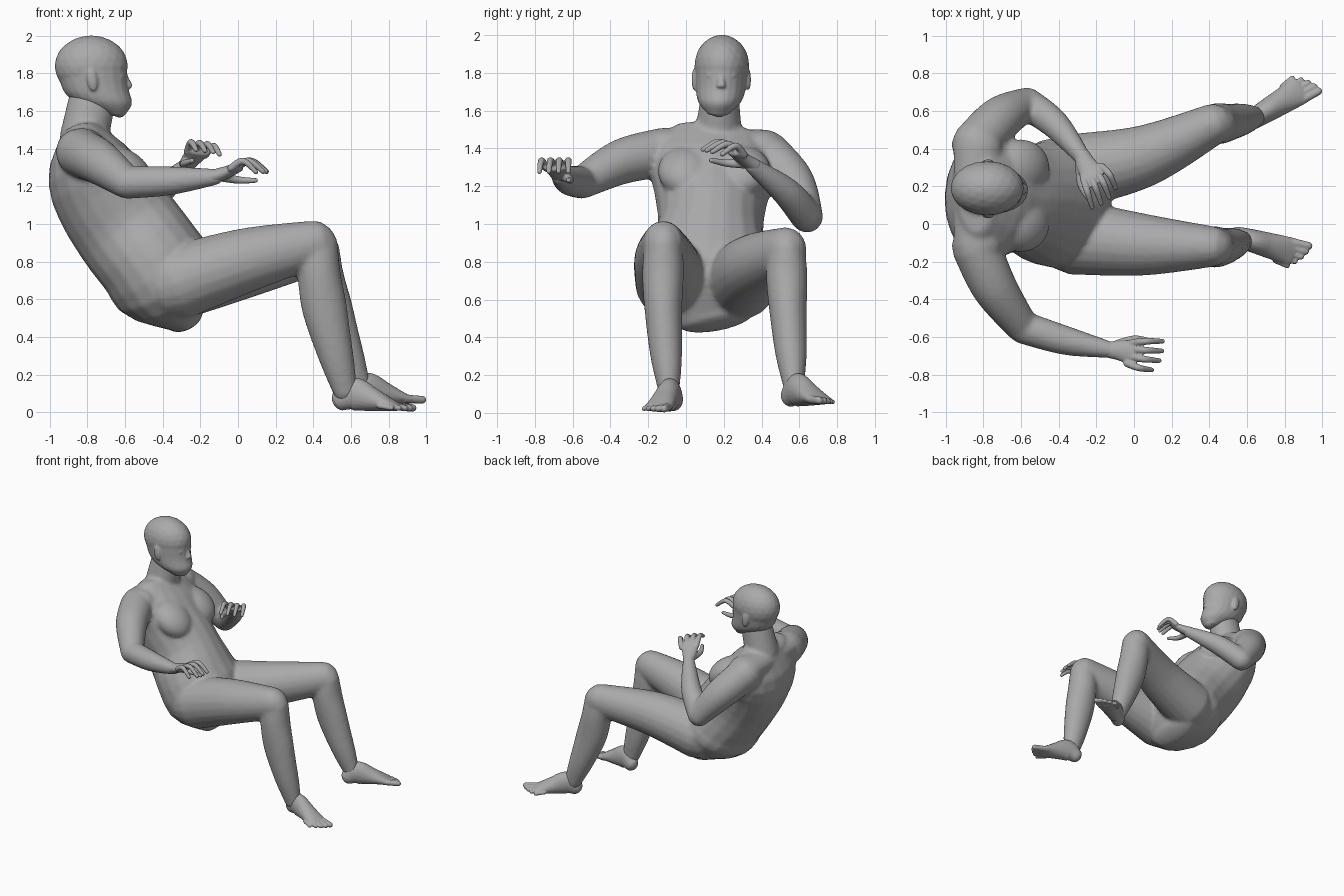
import bpy, bmesh, math
from mathutils import Vector, Matrix

cube = bpy.data.objects.get("Cube")
if cube:
    bpy.data.objects.remove(cube)

skin = bpy.data.materials.new("plain grey skin")
skin.use_nodes = True
skin.diffuse_color = (.4, .4, .4, 1)
skin.node_tree.nodes["Principled BSDF"].inputs["Base Color"].default_value = skin.diffuse_color

ACROSS, UP = Vector((0, 1, 0)), Vector((0, 0, 1))
SIDES, STEPS = 20, 16


def curve(keys):
    """Return a smooth function of 0..1 passing through evenly spaced keys."""
    keys = [Vector(key) if isinstance(key, tuple) else key for key in keys]
    last = len(keys) - 1

    def at(t):
        i = min(int(t * last), last - 1)
        s = t * last - i
        a, b, c, d = (keys[min(max(i + k, 0), last)] for k in (-1, 0, 1, 2))
        return (b + (c - a) * (s / 2) + (a * 2 - b * 5 + c * 4 - d) * (s * s / 2)
                + (b * 3 - c * 3 + d - a) * (s ** 3 / 2))
    return at


def loft(bm, centres, widths, depths=None, side=ACROSS, cap=1, axis=None):
    """Sweep an ellipse along a path and round off both ends."""
    centre, width, depth = curve(centres), curve(widths), curve(depths or widths)
    stations = [(centre(t), width(t), depth(t)) for t in (i / STEPS for i in range(STEPS + 1))]

    def rounded(end, neighbour):
        p, w, d = end
        away = (p - neighbour[0]).normalized() * min(w, d) * cap
        return [(p + away * math.sin(t), w * math.cos(t), d * math.cos(t)) for t in (.5, 1, 1.4)]

    first = rounded(stations[0], stations[1])
    final = rounded(stations[-1], stations[-2])
    stations = first[::-1] + stations + final
    rings = []
    for i, (p, w, d) in enumerate(stations):
        ahead, behind = stations[min(i + 1, len(stations) - 1)][0], stations[max(i - 1, 0)][0]
        along = axis or (ahead - behind).normalized()
        u = (side - along * side.dot(along)).normalized()
        v = along.cross(u)
        angles = [math.tau * k / SIDES for k in range(SIDES)]
        rings.append([bm.verts.new(p + u * w * math.cos(a) + v * d * math.sin(a)) for a in angles])
    for low, high in zip(rings, rings[1:]):
        for k in range(SIDES):
            n = (k + 1) % SIDES
            bm.faces.new((low[k], low[n], high[n], high[k]))
    bm.faces.new(rings[0][::-1])
    bm.faces.new(rings[-1])


def ball(bm, centre, radii, tilt=0):
    place = Matrix.Translation(centre) @ Matrix.Rotation(tilt, 4, 'Y') @ Matrix.Diagonal((*radii, 1))
    bmesh.ops.create_icosphere(bm, subdivisions=3, radius=1, matrix=place)


def finish(bm, name, voxel, soften, frame=None):
    """Fuse the overlapping volumes of a part into one soft skin."""
    if frame:
        bm.transform(frame)
    bmesh.ops.recalc_face_normals(bm, faces=bm.faces)
    mesh = bpy.data.meshes.new(name)
    bm.to_mesh(mesh)
    bm.free()
    mesh.materials.append(skin)
    part = bpy.data.objects.new(name, mesh)
    bpy.context.collection.objects.link(part)
    fuse = part.modifiers.new("fuse", 'REMESH')
    fuse.mode, fuse.voxel_size, fuse.use_smooth_shade = 'VOXEL', voxel, True
    soft = part.modifiers.new("soften", 'SMOOTH')
    soft.factor, soft.iterations = .5, soften


def local_frame(origin, forward, inward):
    """Axes along the limb, toward the thumb or big toe, and up."""
    f = Vector(forward).normalized()
    a = (inward - f * inward.dot(f)).normalized()
    u = f.cross(a)
    if u.z < 0:
        u.negate()
    return Matrix.Translation(origin) @ Matrix((f, a, u)).transposed().to_4x4()


# Torso leaning back from seat to shoulders
body = bmesh.new()
loft(body, [(-.28, .16, .49), (-.42, .11, .75), (-.59, .13, .98), (-.75, .14, 1.22), (-.83, .17, 1.48)],
     [.2, .34, .33, .28, .3, .34, .25], [.1, .28, .29, .29, .275, .235, .12], cap=.4)
# Chest and the girdle joining the shoulders
for y in (0, .3):
    ball(body, (-.6, y, 1.28), (.17, .15, .11), .64)
loft(body, [(-.83, -.12, 1.41), (-.83, .42, 1.4)], [.1, .1], [.13, .13], side=UP)

# Neck
loft(body, [(-.82, .17, 1.45), (-.77, .18, 1.68)], [.13, .1], [.13, .125])


def arm(shoulder, biceps, elbow, forearm, wrist):
    loft(body, [shoulder, biceps, elbow], [.13, .12, .087], side=UP)
    loft(body, [elbow, forearm, wrist], [.087, .077, .044], side=UP)


def leg(hip, thigh, knee, calf, ankle):
    loft(body, [hip, thigh, knee], [.2, .165, .11], [.2, .17, .125])
    loft(body, [knee, calf, ankle], [.1, .11, .1, .085, .055], [.12, .115, .12, .095, .065])


right_wrist, left_wrist = (-.12, -.67, 1.25), (-.27, .35, 1.31)
arm((-.84, -.12, 1.38), (-.74, -.34, 1.33), (-.59, -.55, 1.22), (-.36, -.62, 1.23), right_wrist)
arm((-.84, .42, 1.37), (-.71, .56, 1.22), (-.57, .64, 1.04), (-.42, .53, 1.17), left_wrist)
leg((-.32, -.07, .69), (.05, -.11, .81), (.41, -.12, .895), (.46, -.12, .55), (.57, -.09, .11))
leg((-.32, .28, .69), (.05, .36, .78), (.42, .53, .86), (.49, .54, .55), (.64, .57, .14))
finish(body, "body", .014, 5)

# Head: skull and tapering jaw
head = bmesh.new()
ball(head, (-.78, .19, 1.84), (.195, .145, .162))
loft(head, [(-.65, .172, 1.585), (-.75, .183, 1.7), (-.78, .19, 1.86)],
     [.06, .118, .135, .142], [.055, .155, .18, .19], cap=.3, axis=UP)
# Nose, lips and chin
loft(head, [(-.605, .187, 1.8), (-.577, .186, 1.73)], [.012, .024], [.012, .018], cap=.6)
for z in (1.67, 1.645):
    ball(head, (-.6, .18, z), (.022, .038, .013))
ball(head, (-.63, .175, 1.59), (.03, .04, .025))
# Eyes and ears
for side in (-1, 1):
    for offset, x, z, radii in ((.052, -.622, 1.785, (.02, .027, .014)),
                                (.142, -.775, 1.765, (.028, .015, .06))):
        ball(head, (x, .187 + side * offset, z), radii, -.15)
finish(head, "head", .008, 4)


def hand(name, wrist, forward, inward):
    bm = bmesh.new()
    # Palm
    loft(bm, [(-.02, 0, 0), (.05, 0, .02), (.13, -.01, .05)], [.042, .055, .07], [.038, .034, .026], cap=.5)
    # Curled fingers, then thumb
    for i in range(4):
        a = .045 - .037 * i
        reach = .27 - .012 * max(i - 1, 0) ** 2
        loft(bm, [(reach * .4, a, .045), (reach * .7, a * 1.3, .08), (reach, a * 1.4, .02)], [.02, .018, .013])
    loft(bm, [(.03, .03, 0), (.12, .065, -.02), (.21, .06, -.025)], [.026, .02, .013])
    finish(bm, name, .006, 2, local_frame(wrist, forward, inward))


hand("right_hand", right_wrist, (1, -.06, .03), ACROSS)
hand("left_hand", left_wrist, (.36, -.82, .2), Vector((-1, 0, 0)))


def foot(name, heel, forward, inward):
    bm = bmesh.new()
    # Heel, instep and ball of the foot
    loft(bm, [(.06, 0, .065), (.13, 0, .095), (.24, 0, .065), (.36, 0, .03)],
         [.052, .06, .068, .076], [.06, .09, .062, .025], cap=.9)
    # Toes, shrinking outward
    for i in range(5):
        a, r = .048 - .029 * i, .023 - .002 * i
        loft(bm, [(.33 - .01 * i, a, .034), (.44 - .004 * i * (i + 1), a * 1.15, .022)], [r, r * .9])
    finish(bm, name, .007, 2, local_frame(heel, forward, inward))


foot("right_foot", (.49, -.05, 0), (.96, -.27, 0), ACROSS)
foot("left_foot", (.58, .52, .02), (.85, .53, .05), -ACROSS)
